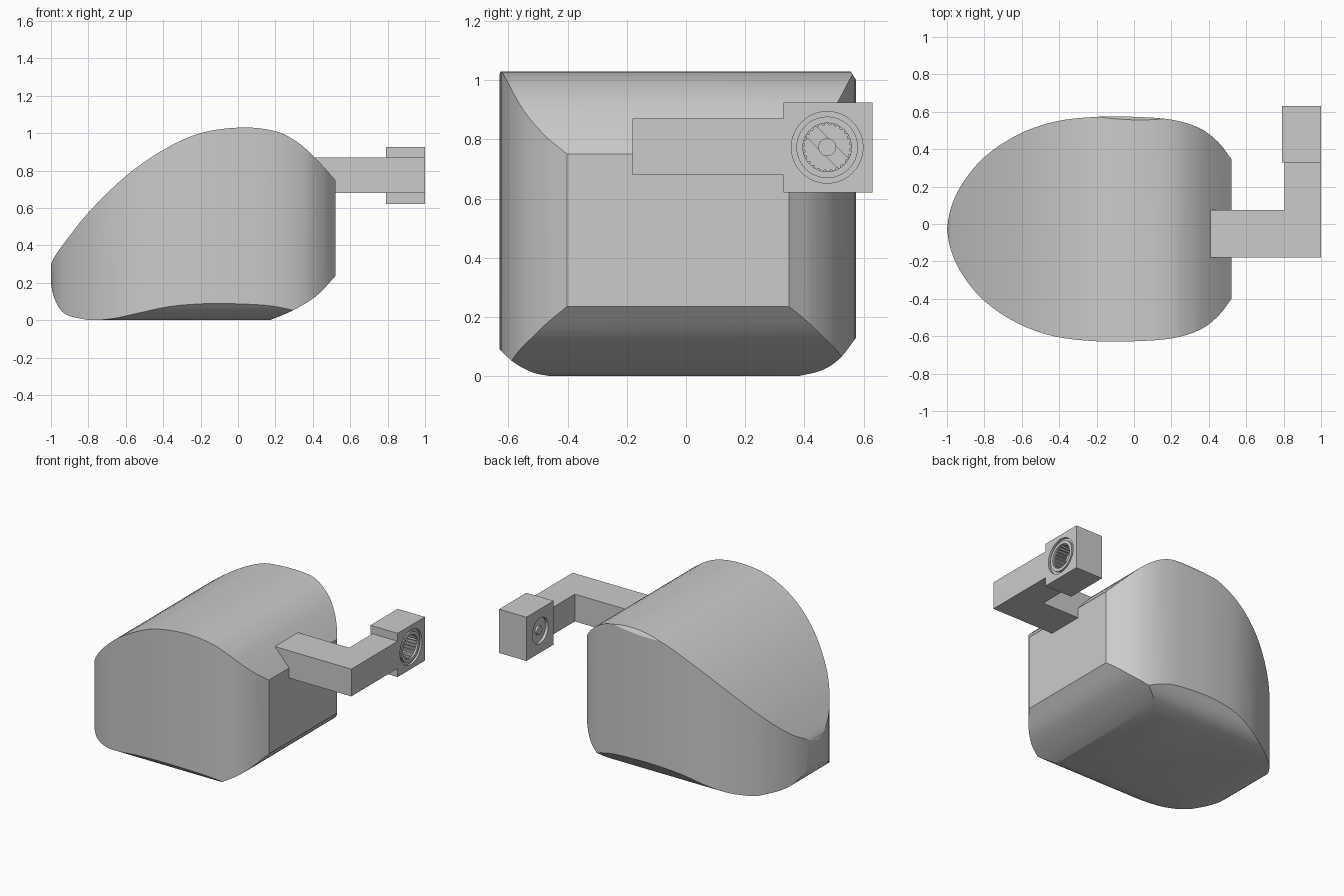
import bpy, bmesh, math
from mathutils import Vector

cube = bpy.data.objects.get("Cube")
if cube:
    bpy.data.objects.remove(cube, do_unlink=True)

grey = bpy.data.materials.new("plain grey")
grey.use_nodes = True
COLOR = (0.6, 0.6, 0.6, 1)
grey.diffuse_color = COLOR
grey.node_tree.nodes["Principled BSDF"].inputs["Base Color"].default_value = COLOR


def curve(points, steps=4):
    """Smooth open curve through the points."""
    p = [Vector(q) for q in points]
    p = [2 * p[0] - p[1]] + p + [2 * p[-1] - p[-2]]
    out = []
    for a, b, c, d in zip(p, p[1:], p[2:], p[3:]):
        for i in range(steps):
            t = i / steps
            out.append(b + (c - a) * t / 2 + (2 * a - 5 * b + 4 * c - d) * t * t / 2
                       + (3 * b - a - 3 * c + d) * t ** 3 / 2)
    return [tuple(v) for v in out] + [tuple(points[-1])]


def prism(name, profile, axis, lo, hi):
    """Extrude a closed 2D profile along an axis."""
    place = {"x": lambda u, v, w: (w, u, v),
             "y": lambda u, v, w: (u, w, v),
             "z": lambda u, v, w: (u, v, w)}[axis]
    bm = bmesh.new()
    ends = [[bm.verts.new(place(u, v, w)) for u, v in profile] for w in (lo, hi)]
    for end in ends:
        bm.faces.new(end)
    n = len(profile)
    for i in range(n):
        j = (i + 1) % n
        bm.faces.new((ends[0][i], ends[0][j], ends[1][j], ends[1][i]))
    bmesh.ops.recalc_face_normals(bm, faces=bm.faces)
    mesh = bpy.data.meshes.new(name)
    bm.to_mesh(mesh)
    bm.free()
    mesh.materials.append(grey)
    obj = bpy.data.objects.new(name, mesh)
    bpy.context.collection.objects.link(obj)
    return obj


def rect(u0, u1, v0, v1):
    return [(u0, v0), (u1, v0), (u1, v1), (u0, v1)]


def combine(obj, tool, operation):
    mod = obj.modifiers.new(operation, "BOOLEAN")
    mod.operation, mod.solver, mod.object = operation, "EXACT", tool
    bpy.context.view_layer.objects.active = obj
    bpy.ops.object.modifier_apply(modifier=mod.name)
    bpy.data.objects.remove(tool, do_unlink=True)


def smooth(obj, angle):
    bpy.ops.object.select_all(action="DESELECT")
    obj.select_set(True)
    bpy.context.view_layer.objects.active = obj
    bpy.ops.object.shade_smooth_by_angle(angle=math.radians(angle))


# Body: the overlap of a side, a plan and an end outline
MID = -0.027
upper = curve([(0.52, 0.75), (0.42, 0.86), (0.32, 0.95), (0.2, 1.01), (0.02, 1.03),
               (-0.2, 1.0), (-0.4, 0.91), (-0.6, 0.77), (-0.8, 0.575), (-0.96, 0.37), (-1, 0.3)])
nose = curve([(-1, 0.3), (-1, 0.2), (-0.975, 0.1), (-0.92, 0.03), (-0.8, 0)])
heel = curve([(0.17, 0), (0.29, 0.05), (0.42, 0.13), (0.52, 0.235)])
body = prism("body", upper + nose[1:] + heel, "y", -0.8, 0.8)

flank = curve([(0.52, 0.375), (0.45, 0.465), (0.35, 0.54), (0.2, 0.585), (0, 0.6), (-0.2, 0.6),
               (-0.42, 0.575), (-0.62, 0.505), (-0.8, 0.385), (-0.92, 0.24), (-0.98, 0.11), (-1, 0)])
plan = [(x, MID + y) for x, y in flank] + [(x, MID - y) for x, y in flank[-2::-1]]
combine(body, prism("plan_tool", plan, "z", -0.2, 1.3), "INTERSECT")

end = (curve([(-0.63, 0.09), (-0.58, 0.045), (-0.52, 0.013), (-0.46, 0)])
       + curve([(0.38, 0), (0.46, 0.02), (0.52, 0.06), (0.575, 0.13)])
       + [(0.575, 1.0), (0.55, 1.04), (-0.63, 1.04)])
combine(body, prism("end_tool", end, "x", -1.3, 0.8), "INTERSECT")
smooth(body, 25)

# Bent arm
prism("arm", [(0.3, -0.18), (1, -0.18), (1, 0.34), (0.805, 0.34), (0.805, 0.075), (0.3, 0.075)],
      "z", 0.68, 0.87)

# Socket block with stepped, toothed recess
CY, CZ = 0.477, 0.773


def ring(radius, count=48, tooth=0):
    return [(CY + (radius - tooth * (i // 2 % 2)) * math.cos(math.tau * i / count),
             CZ + (radius - tooth * (i // 2 % 2)) * math.sin(math.tau * i / count))
            for i in range(count)]


block = prism("socket_block", rect(0.33, 0.63, 0.62, 0.925), "x", 0.79, 1)
combine(block, prism("rim_tool", ring(0.121), "x", 0.985, 1.1), "DIFFERENCE")
combine(block, prism("tooth_tool", ring(0.082, 96, 0.007), "x", 0.85, 1.1), "DIFFERENCE")
combine(block, prism("back_tool", ring(0.088), "x", 0.7, 0.81), "DIFFERENCE")
smooth(block, 25)

# Collar around the toothed hole
collar = prism("socket_collar", ring(0.104), "x", 0.98, 0.997)
combine(collar, prism("collar_tool", ring(0.082), "x", 0.9, 1.1), "DIFFERENCE")
smooth(collar, 25)

# Diagonal bar inside the socket
d, n = Vector((1, -1)).normalized(), Vector((1, 1)).normalized()
c = Vector((CY, CZ))
bar = [tuple(c + d * a * 0.098 + n * b * 0.025) for a, b in ((-1, -1), (1, -1), (1, 1), (-1, 1))]
prism("socket_bar", bar, "x", 0.86, 0.9)

# Centre pin through the socket
pin = prism("centre_pin", ring(0.03, 32), "x", 0.795, 0.91)
smooth(pin, 25)
